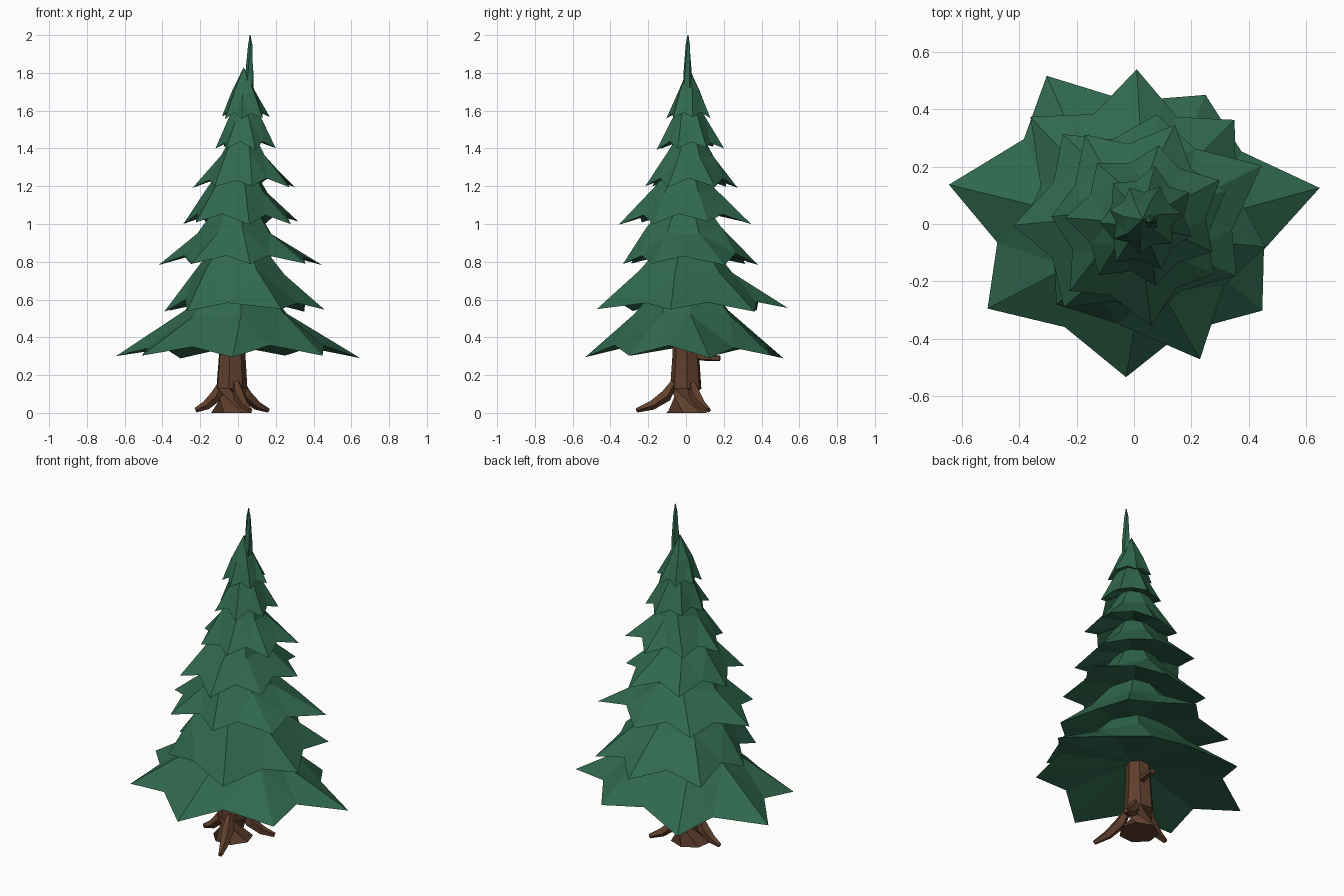
import bpy, bmesh, math, random
from mathutils import Vector

if "Cube" in bpy.data.objects:
    bpy.data.objects.remove(bpy.data.objects["Cube"])

random.seed(4)

def material(name, col):
    m = bpy.data.materials.new(name)
    m.diffuse_color = (*col, 1)
    m.use_nodes = True
    m.node_tree.nodes["Principled BSDF"].inputs["Base Color"].default_value = m.diffuse_color
    return m

GREEN = material("needles", (0.03, 0.14, 0.078))
BROWN = material("bark", (0.115, 0.05, 0.026))

def finish(name, bm, mat):
    bmesh.ops.recalc_face_normals(bm, faces=bm.faces)
    me = bpy.data.meshes.new(name)
    bm.to_mesh(me)
    bm.free()
    me.materials.append(mat)
    ob = bpy.data.objects.new(name, me)
    bpy.context.collection.objects.link(ob)

def tube(name, path, mat, sides, turn=0.0):
    """Tapered faceted tube through (x, y, z, radius) points."""
    bm = bmesh.new()
    pts = [Vector(p[:3]) for p in path]
    rings = []
    for i, p in enumerate(pts):
        d = pts[min(i + 1, len(pts) - 1)] - pts[max(i - 1, 0)]
        q = d.to_track_quat('Z', 'Y')
        ring = []
        for k in range(sides):
            a = turn + math.tau * k / sides
            ring.append(bm.verts.new(p + q @ Vector((math.cos(a), math.sin(a), 0)) * path[i][3]))
        rings.append(ring)
    for a, b in zip(rings, rings[1:]):
        for k in range(sides):
            j = (k + 1) % sides
            bm.faces.new((a[k], a[j], b[j], b[k]))
    bm.faces.new(rings[0])
    bm.faces.new(rings[-1])
    finish(name, bm, mat)

def tier(name, centre, angles, radii, z_tip, mid_r, mid_z, apex_z, hollow):
    """Drooping star-shaped skirt: tips, raised valleys, shoulder ring, apex, hollow underside.
    angles is a list of tip directions, or one start angle for even spacing."""
    bm = bmesh.new()
    n = len(radii)
    if not isinstance(angles, tuple):
        angles = [angles + 360 / n * i + random.uniform(-2, 2) for i in range(n)]
    cx, cy = centre

    def v(deg, r, z):
        a = math.radians(deg)
        return bm.verts.new((cx + r * math.cos(a), cy + r * math.sin(a), z))

    tips, valleys, mids = [], [], []
    for i, r in enumerate(radii):
        a = angles[i]
        gap = (angles[(i + 1) % n] - a) % 360
        nxt = radii[(i + 1) % n]
        tips.append(v(a, r, z_tip + random.uniform(-.01, .01)))
        valleys.append(v(a + gap * random.uniform(.45, .55), 0.385 * (r + nxt),
                         z_tip + hollow * random.uniform(.3, .5)))
        mids.append(v(a + random.uniform(-9, 9), mid_r * random.uniform(.95, 1.08),
                      mid_z + random.uniform(-.02, .02)))
    apex = bm.verts.new((cx, cy, apex_z))
    under = bm.verts.new((cx, cy, z_tip + hollow))
    for i in range(n):
        j = (i + 1) % n
        for f in ((tips[i], valleys[i], mids[i]), (valleys[i], tips[j], mids[j]),
                  (valleys[i], mids[j], mids[i]), (mids[i], mids[j], apex),
                  (valleys[i], tips[i], under), (tips[j], valleys[i], under)):
            bm.faces.new(f)
    finish(name, bm, GREEN)

# foliage tiers, bottom to top
TIERS = [
    ((0, 0), (11, 61, 120.5, 168, 210, 267, 326), (.66, .515, .60, .66, .59, .535, .54),
     .295, .27, .53, .85, .13),
    ((0, 0), (-10, 46, 89, 134, 180, 226, 296), (.465, .505, .54, .52, .39, .39, .525),
     .545, .24, .75, 1.05, .12),
    ((0, 0), 25, (.49, .39, .40, .42, .38, .34, .40), .79, .20, .965, 1.25, .11),
    ((.01, 0), 19, (.33, .37, .36, .30, .33, .36, .32), 1.005, .16, 1.18, 1.42, .10),
    ((.03, .02), 25, (.30, .26, .25, .27, .25, .24, .27), 1.20, .12, 1.375, 1.58, .09),
    ((.04, .015), 30, (.18, .19, .17, .16, .18, .18, .17), 1.40, .085, 1.56, 1.70, .08),
    ((.03, .015), 10, (.14, .13, .12, .12, .12, .12, .13), 1.56, .065, 1.70, 1.83, .07),
]
for i, t in enumerate(TIERS):
    tier(f"foliage_tier_{i + 1}", *t)

# leader spike at the top
tube("top_spike", [(.055, .008, 1.62, .032), (.062, .008, 1.8, .023),
                   (.064, .01, 1.95, .012), (.064, .01, 2.0, .003)], GREEN, 5)

# trunk
tube("trunk", [(-.035, .0, 0, .112), (-.035, 0, .13, .085),
               (-.033, 0, .3, .073), (-.02, 0, .8, .055)], BROWN, 7, .3)

# three flared roots
for i, (x, y) in enumerate([(.065, -.26), (.16, .12), (-.225, .0)]):
    c, t = Vector((-.035, 0)), Vector((x, y))
    path = [(*c.lerp(t, f), z, r) for f, z, r in
            ((.25, .16, .02), (.42, .09, .034), (.7, .04, .026), (1, .014, .013))]
    tube(f"root_{i + 1}", path, BROWN, 5)

# broken branch stub
tube("branch_stub", [(-.02, .03, .315, .028), (0, .09, .296, .021), (.02, .18, .288, .015)], BROWN, 5)
